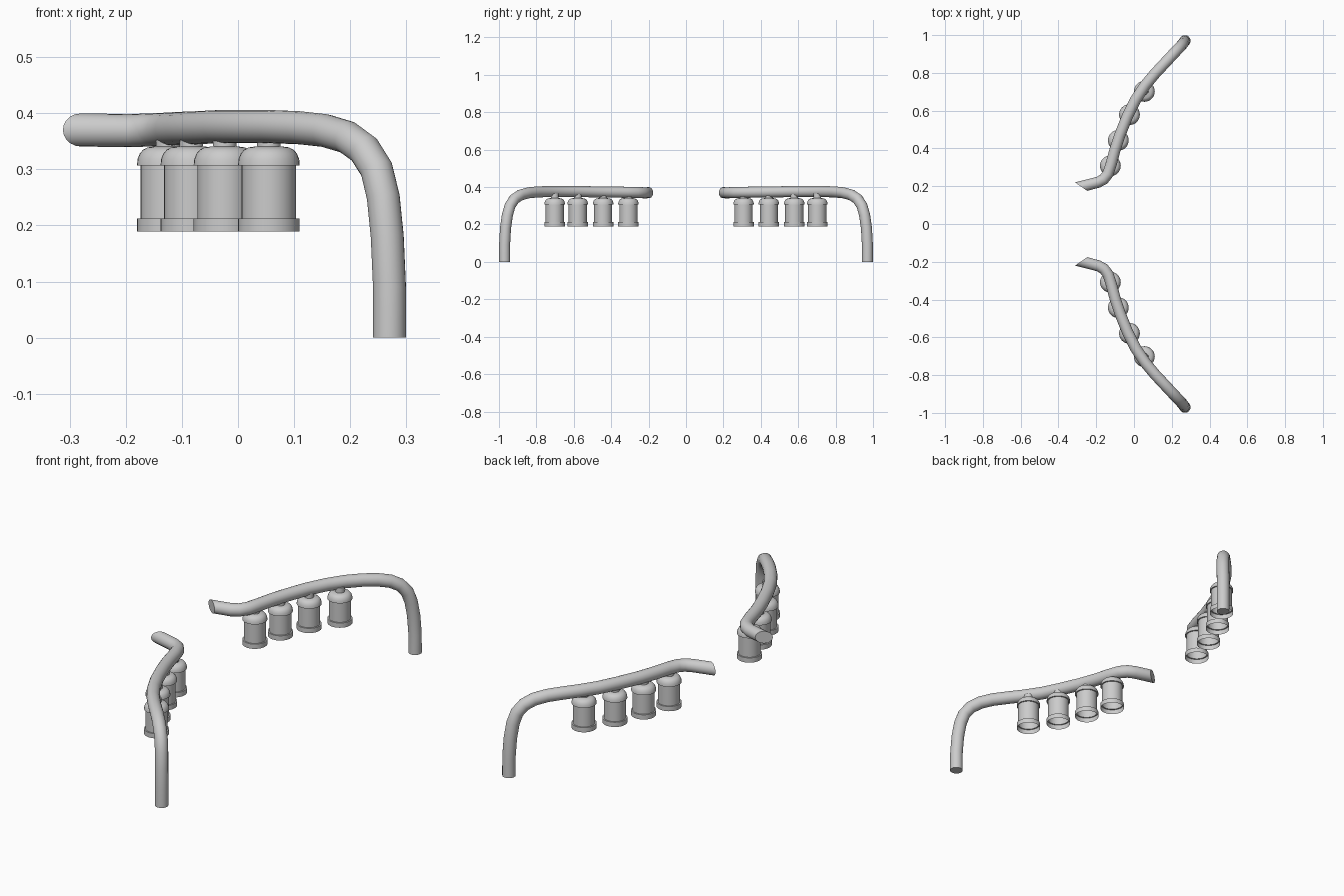
import bpy, bmesh, math
from mathutils import Vector

if "Cube" in bpy.data.objects:
    bpy.data.objects.remove(bpy.data.objects["Cube"])

R = 0.0295
SIDES = 20


def finish(name, bm):
    # Make the object, mirror it across y and smooth it
    bmesh.ops.recalc_face_normals(bm, faces=bm.faces[:])
    mesh = bpy.data.meshes.new(name)
    bm.to_mesh(mesh)
    bm.free()
    ob = bpy.data.objects.new(name, mesh)
    bpy.context.collection.objects.link(ob)
    mod = ob.modifiers.new("Mirror", 'MIRROR')
    mod.use_axis = (False, True, False)
    mod.use_mirror_merge = False
    bpy.ops.object.select_all(action='DESELECT')
    ob.select_set(True)
    bpy.context.view_layer.objects.active = ob
    bpy.ops.object.shade_smooth_by_angle(angle=math.radians(40))
    return ob


def bridge(bm, a, b):
    n = len(a)
    for i in range(n):
        bm.faces.new((a[i], a[(i + 1) % n], b[(i + 1) % n], b[i]))


# Bent carrying pipe with a slanted inner end
path = [Vector(p) for p in (
    (-0.28, 0.198, 0.37), (-0.19, 0.221, 0.369), (-0.16, 0.237, 0.37),
    (-0.137, 0.267, 0.371), (-0.12, 0.32, 0.372), (-0.10, 0.395, 0.373),
    (-0.075, 0.47, 0.374), (-0.035, 0.57, 0.376), (0.01, 0.66, 0.376),
    (0.06, 0.735, 0.376), (0.11, 0.795, 0.374), (0.155, 0.843, 0.369),
    (0.195, 0.886, 0.357), (0.225, 0.918, 0.335), (0.247, 0.941, 0.30),
    (0.259, 0.955, 0.25), (0.266, 0.965, 0.18), (0.27, 0.97, 0.09), (0.27, 0.97, 0.0))]
bm = bmesh.new()
rings = []
side = Vector((0, 0, 1))
for i, p in enumerate(path):
    prev = path[max(i - 1, 0)]
    nxt = path[min(i + 1, len(path) - 1)]
    d = (nxt - prev).normalized()
    side = (side - d * side.dot(d)).normalized()
    other = d.cross(side)
    ring = []
    for k in range(SIDES):
        t = 2 * math.pi * k / SIDES
        off = (side * math.cos(t) + other * math.sin(t)) * R
        if i == 0:  # slide along the pipe onto the slanted cut plane
            cut = Vector((-0.57, -0.82, 0))
            off -= d * (off.dot(cut) / d.dot(cut))
        ring.append(bm.verts.new(p + off))
    rings.append(ring)
for a, b in zip(rings, rings[1:]):
    bridge(bm, a, b)
bm.faces.new(rings[0])
bm.faces.new(rings[-1])
finish("bent_pipe", bm)

# Open canisters hanging below the pipe: base rim, body, domed cap and neck
profile = [(0.055, 0.189), (0.055, 0.212), (0.0485, 0.212), (0.0485, 0.307),
           (0.055, 0.307), (0.054, 0.318), (0.050, 0.328), (0.044, 0.335),
           (0.036, 0.339), (0.021, 0.341), (0.0205, 0.365)]
centres = [(-0.125, 0.308), (-0.083, 0.443), (-0.024, 0.579), (0.055, 0.702)]
for n, (cx, cy) in enumerate(centres):
    bm = bmesh.new()
    rings = [[bm.verts.new((cx + r * math.cos(2 * math.pi * k / 32),
                            cy + r * math.sin(2 * math.pi * k / 32), z))
              for k in range(32)] for r, z in profile]
    for a, b in zip(rings, rings[1:]):
        bridge(bm, a, b)
    bm.faces.new(rings[-1])
    finish(f"canister_{n + 1}", bm)
